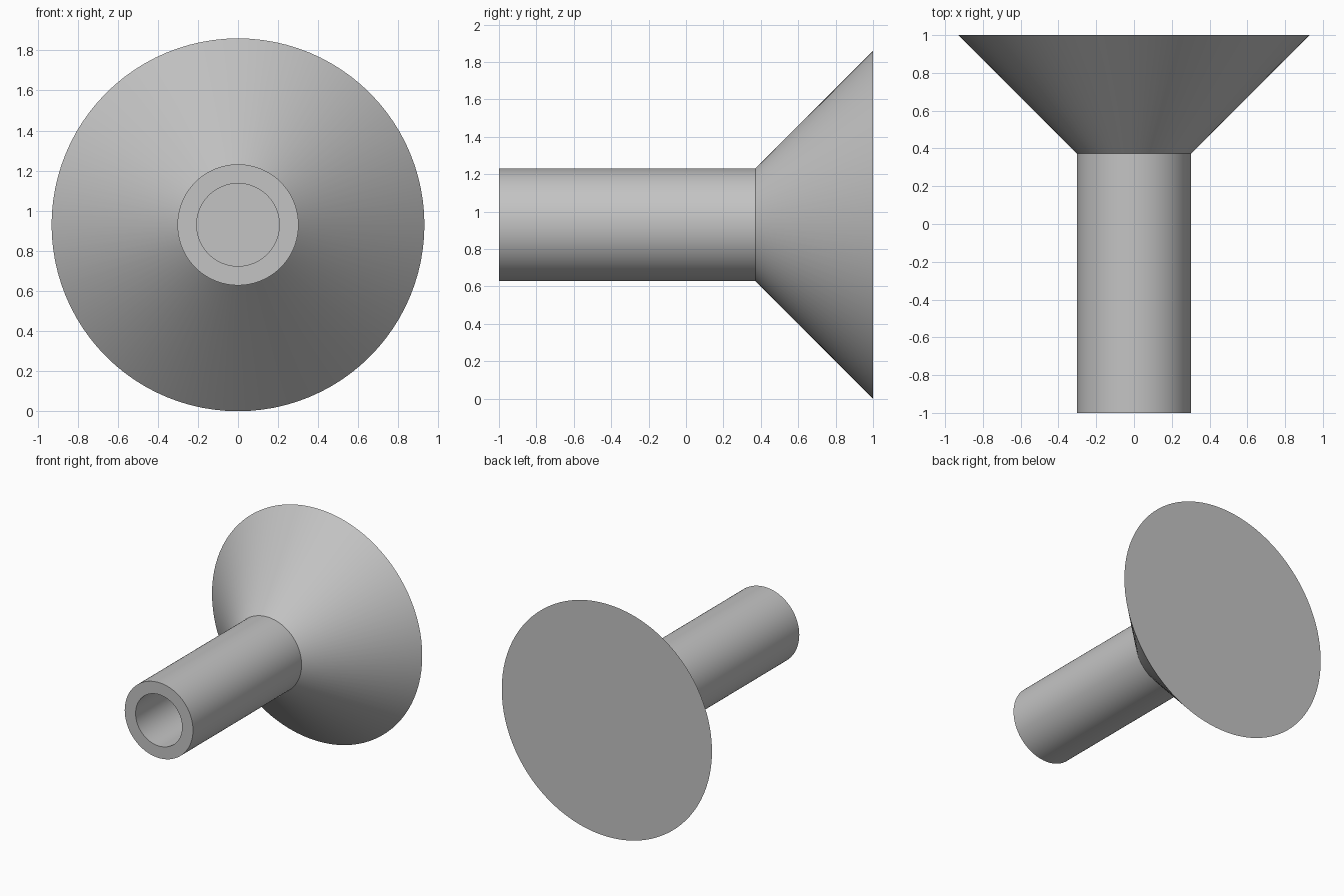
import bpy
import bmesh
import math
from mathutils import Vector

if "Cube" in bpy.data.objects:
    bpy.data.objects.remove(bpy.data.objects["Cube"], do_unlink=True)

SEGMENTS = 96
HEAD_R, SHANK_R, BORE_R = 0.93, 0.302, 0.206
FRONT_Y, NECK_Y, BACK_Y = -1.0, 0.372, 1.0

grey = bpy.data.materials.new("plain grey")
grey.use_nodes = True
color = (0.55, 0.55, 0.55, 1.0)
grey.diffuse_color = color
grey.node_tree.nodes["Principled BSDF"].inputs["Base Color"].default_value = color


def lathe(name, profile):
    """Revolve (radius, y) points around the y axis into a closed solid."""
    bm = bmesh.new()
    verts = [bm.verts.new((r, y, 0)) for r, y in profile]
    edges = [bm.edges.new(pair) for pair in zip(verts, verts[1:])]
    bmesh.ops.spin(bm, geom=verts + edges, cent=Vector(), axis=(0, 1, 0),
                   angle=math.tau, steps=SEGMENTS, use_merge=True)
    bmesh.ops.remove_doubles(bm, verts=bm.verts, dist=1e-4)
    bmesh.ops.recalc_face_normals(bm, faces=bm.faces)
    mesh = bpy.data.meshes.new(name)
    bm.to_mesh(mesh)
    bm.free()
    mesh.materials.append(grey)
    obj = bpy.data.objects.new(name, mesh)
    bpy.context.collection.objects.link(obj)
    obj.location.z = HEAD_R
    bpy.ops.object.select_all(action='DESELECT')
    obj.select_set(True)
    bpy.context.view_layer.objects.active = obj
    bpy.ops.object.shade_smooth_by_angle(angle=math.radians(30))
    return obj


# Hollow shank flaring into a solid conical head, as one turned piece
lathe("flared_shank", [
    (0, NECK_Y),            # bore floor
    (BORE_R, NECK_Y),
    (BORE_R, FRONT_Y),      # bore mouth
    (SHANK_R, FRONT_Y),
    (SHANK_R, NECK_Y),      # neck
    (HEAD_R, BACK_Y),       # head rim
    (0, BACK_Y),            # flat back
])
